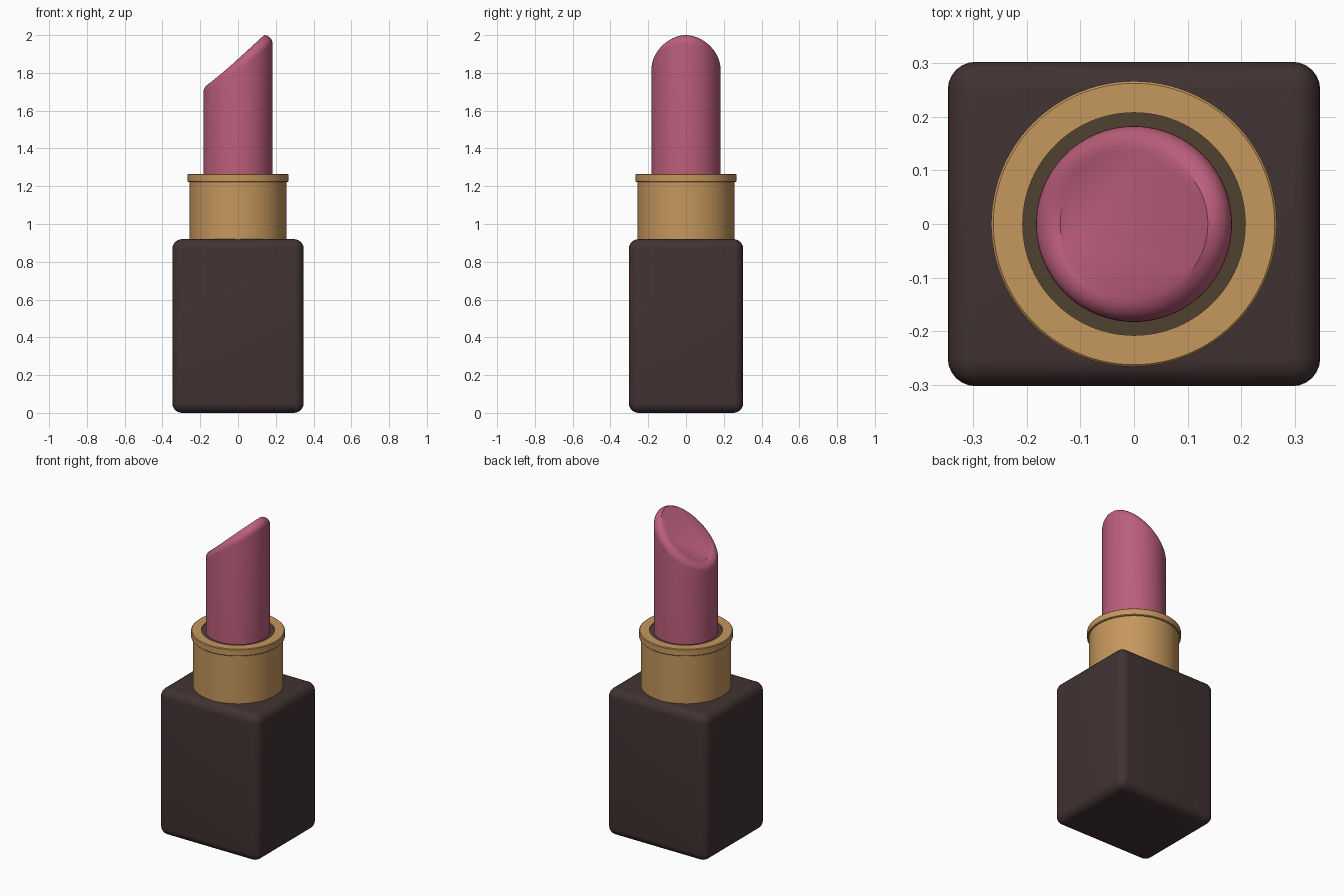
import bpy, bmesh, math

default = bpy.data.objects.get("Cube")
if default:
    bpy.data.objects.remove(default, do_unlink=True)


def material(name, rgb):
    m = bpy.data.materials.new(name)
    m.use_nodes = True
    m.diffuse_color = (*rgb, 1)
    bsdf = next(n for n in m.node_tree.nodes if n.type == 'BSDF_PRINCIPLED')
    bsdf.inputs["Base Color"].default_value = (*rgb, 1)
    return m


dark = material("dark brown", (0.054, 0.032, 0.033))
gold = material("gold", (0.56, 0.31, 0.11))
olive = material("shadow bronze", (0.08, 0.053, 0.03))
pink = material("rose pink", (0.50, 0.112, 0.2))


def make_object(name, bm, mat):
    bmesh.ops.recalc_face_normals(bm, faces=bm.faces)
    mesh = bpy.data.meshes.new(name)
    bm.to_mesh(mesh)
    bm.free()
    mesh.materials.append(mat)
    ob = bpy.data.objects.new(name, mesh)
    bpy.context.collection.objects.link(ob)
    bpy.ops.object.select_all(action='DESELECT')
    ob.select_set(True)
    bpy.context.view_layer.objects.active = ob
    bpy.ops.object.shade_smooth_by_angle(angle=math.radians(35))
    return ob


def cylinder(radius, bottom, top, sides=96):
    bm = bmesh.new()
    bmesh.ops.create_cone(bm, cap_ends=True, segments=sides, radius1=radius,
                          radius2=radius, depth=top - bottom)
    bmesh.ops.translate(bm, verts=bm.verts, vec=(0, 0, (top + bottom) / 2))
    return bm


def lathe(profile, sides=96):
    """Spin a closed (radius, height) outline around z."""
    bm = bmesh.new()
    verts = [bm.verts.new((r, 0, z)) for r, z in profile]
    edges = [bm.edges.new((v, verts[i - 1])) for i, v in enumerate(verts)]
    bmesh.ops.spin(bm, geom=verts + edges, cent=(0, 0, 0), axis=(0, 0, 1),
                   angle=math.tau, steps=sides, use_duplicate=False)
    bmesh.ops.remove_doubles(bm, verts=bm.verts, dist=0.0001)
    return bm


# Rounded rectangular base
bm = bmesh.new()
bmesh.ops.create_cube(bm, size=1)
bmesh.ops.scale(bm, vec=(0.696, 0.606, 0.92), verts=bm.verts)
bmesh.ops.translate(bm, vec=(0, 0, 0.46), verts=bm.verts)
bmesh.ops.bevel(bm, geom=bm.edges[:], offset=0.052, segments=6,
                profile=0.5, affect='EDGES')
make_object("base", bm, dark)

# Metal collar and its lip
make_object("collar", lathe([(0.208, 0.9), (0.257, 0.9),
                             (0.257, 1.225), (0.208, 1.225)]), gold)
make_object("collar_lip", lathe([(0.208, 1.222), (0.263, 1.222), (0.267, 1.226),
                                 (0.267, 1.262), (0.263, 1.266), (0.208, 1.266)]), gold)

# Dark recess between collar and stick
make_object("collar_recess", cylinder(0.2085, 1.2, 1.257), olive)

# Slanted stick with a rounded rim
bm = cylinder(0.183, 1.21, 1.8)
for v in bm.verts:
    if v.co.z > 1.5:
        v.co.z = 1.89 + 0.7 * v.co.x
rim = [e for e in bm.edges if all(v.co.z > 1.5 for v in e.verts)]
bmesh.ops.bevel(bm, geom=rim, offset=0.045, segments=8, profile=0.5, affect='EDGES')
# Settle the tip at full height
drop = 2.0 - max(v.co.z for v in bm.verts)
for v in bm.verts:
    if v.co.z > 1.5:
        v.co.z += drop
make_object("lip_colour_stick", bm, pink)
